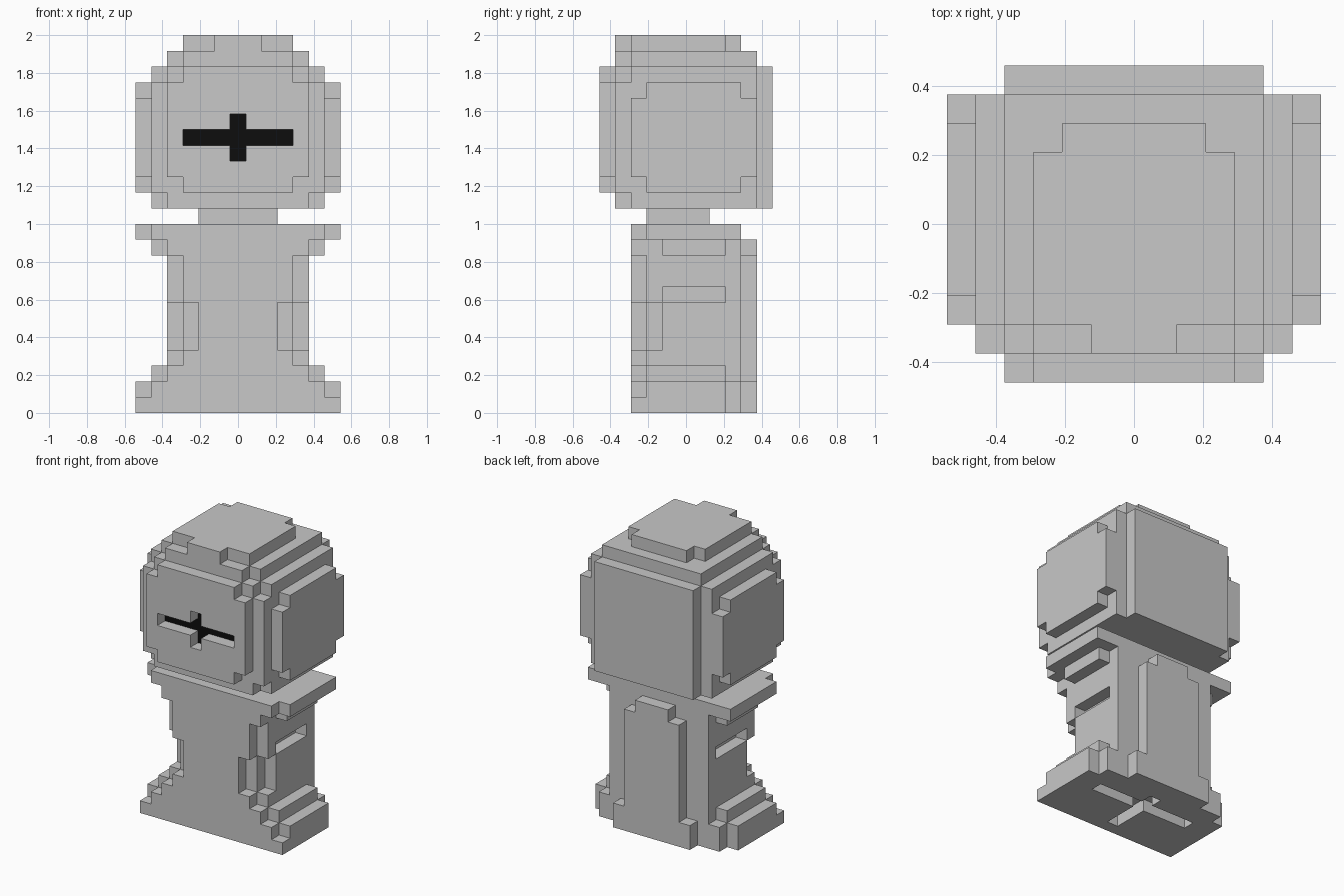
import bpy, bmesh

if "Cube" in bpy.data.objects:
    bpy.data.objects.remove(bpy.data.objects["Cube"])

U = 1 / 12  # one block of the stepped style


def material(name, value):
    m = bpy.data.materials.new(name)
    m.diffuse_color = (value, value, value, 1)
    m.use_nodes = True
    m.node_tree.nodes["Principled BSDF"].inputs["Base Color"].default_value = m.diffuse_color
    return m


GREY = material("light grey", 0.58)
BLACK = material("black", 0.004)


def block(hx, y0, y1, z0, z1, inner=0):
    """Cells with inner <= |x| <= hx, mirrored in x; all limits inclusive."""
    return {(x, y, z) for x in range(-hx, hx + 1) if abs(x) >= inner
            for y in range(y0, y1 + 1) for z in range(z0, z1 + 1)}


def union(*rows):
    return set().union(*(block(*r) for r in rows))


# Head: rounded-off cube with raised plates on each side
head = union(
    (5, -4, 4, 13, 21),                                             # core
    (4, -5, -5, 15, 20), (3, -5, -5, 14, 21),                       # face plate
    (4, 5, 5, 13, 21),                                              # rear plate
    (6, -3, 4, 15, 19), (6, -2, 3, 14, 20),                         # side plates
    (4, -3, 4, 22, 22), (3, -4, -4, 22, 22),                        # upper step
    (3, -3, 2, 23, 23), (2, 3, 3, 23, 23), (1, -4, -4, 23, 23))     # crown
head -= union((5, -4, -4, 13, 13, 5), (5, -4, -4, 21, 21, 5))       # front corners
visor = union((3, -5, -5, 17, 17), (0, -5, -5, 16, 18))             # cross-shaped slot
head -= visor

# Neck
neck = block(2, -2, 1, 12, 12)

# Body: flared shoulders, notched waist, stepped foot
body = union(
    (5, -3, -3, 11, 11), (6, -2, 3, 11, 11),                        # shoulders
    (4, -3, 3, 10, 10), (5, -1, 2, 10, 10),
    (3, -3, -3, 3, 9), (4, -2, 3, 3, 9),                            # torso
    (4, -3, 3, 2, 2), (5, -2, 2, 2, 2),                             # foot steps
    (5, -3, 3, 0, 1), (6, -2, 2, 0, 1), (6, -3, -3, 0, 0))
body -= union(
    (3, -3, -3, 4, 6, 3), (4, -2, -2, 4, 6, 4),                     # waist notches
    (4, -1, 2, 7, 7, 4),                                            # side slots
    (4, 1, 1, 0, 0), (0, -2, 2, 0, 0))                              # cross under the base

# Back panel
back_panel = union((3, 4, 4, 0, 1), (2, 4, 4, 2, 9), (1, 4, 4, 10, 10))

parts = {"head": head, "neck": neck, "body": body, "back_panel": back_panel}
solid = set().union(*parts.values())


def build(name, cells):
    """Skin the outside of a group of cells."""
    bm = bmesh.new()
    verts = {}

    def vert(p):
        if p not in verts:
            verts[p] = bm.verts.new(((p[0] - 0.5) * U, (p[1] - 0.5) * U, p[2] * U))
        return verts[p]

    for cell in sorted(cells):
        for axis in range(3):
            for side in (0, 1):
                near = list(cell)
                near[axis] += 2 * side - 1
                near = tuple(near)
                if near in solid:
                    continue
                corners = []
                for a, b in ((0, 0), (1, 0), (1, 1), (0, 1)):
                    p = list(cell)
                    p[axis] += side
                    p[(axis + 1) % 3] += a
                    p[(axis + 2) % 3] += b
                    corners.append(vert(tuple(p)))
                face = bm.faces.new(corners if side else corners[::-1])
                # The floor of the face slot is black
                face.material_index = int(axis == 1 and side == 0 and near in visor)
    mesh = bpy.data.meshes.new(name)
    bm.to_mesh(mesh)
    bm.free()
    mesh.materials.append(GREY)
    if name == "head":
        mesh.materials.append(BLACK)
    obj = bpy.data.objects.new(name, mesh)
    bpy.context.collection.objects.link(obj)


for part_name, part_cells in parts.items():
    build(part_name, part_cells)
